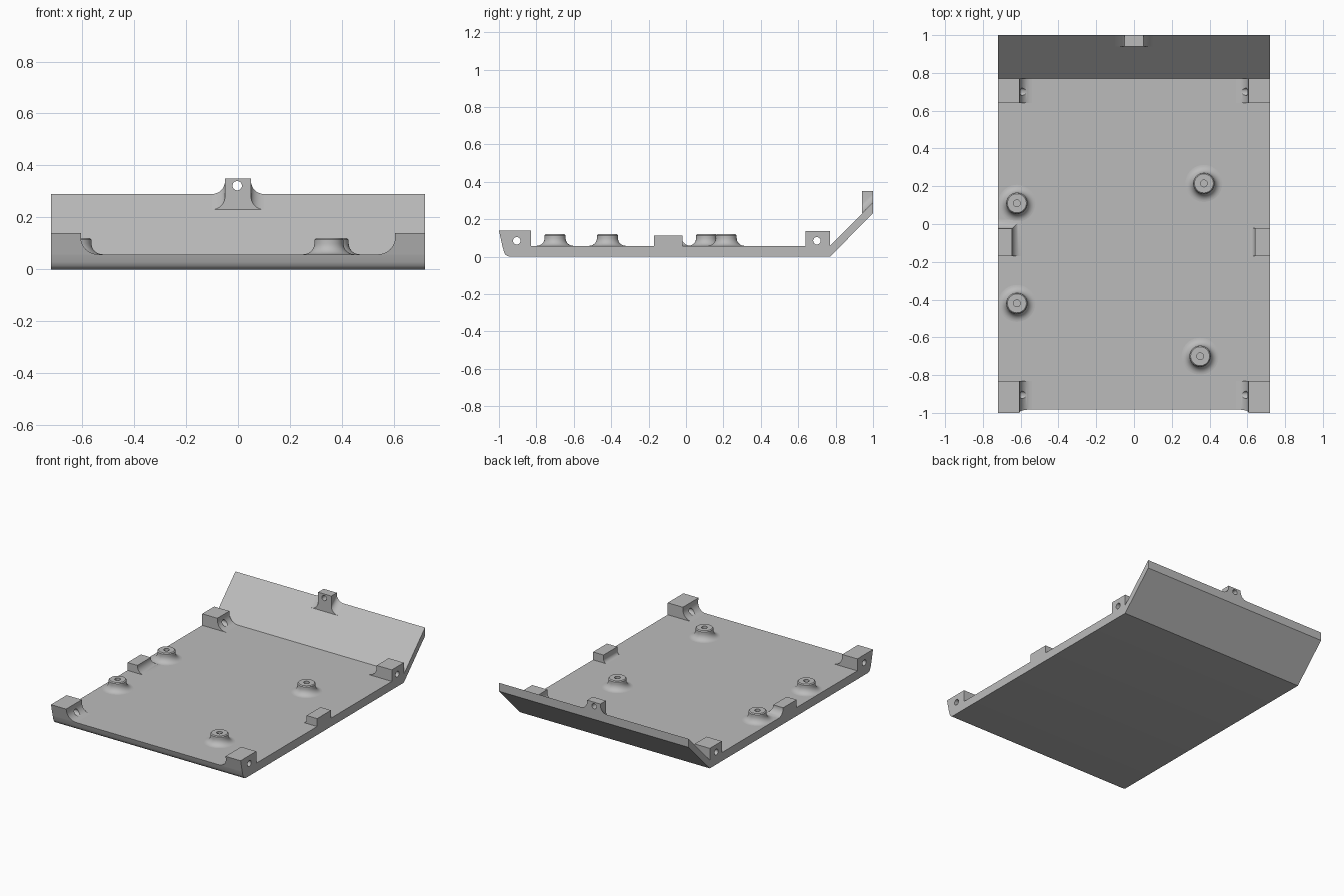
import bpy, bmesh, math
from mathutils import Matrix, Vector

if "Cube" in bpy.data.objects:
    bpy.data.objects.remove(bpy.data.objects["Cube"], do_unlink=True)

HALF, FLOOR = 0.72, 0.058

grey = bpy.data.materials.new("light grey plastic")
grey.use_nodes = True
colour = (0.5, 0.5, 0.5, 1)
grey.diffuse_color = colour
grey.node_tree.nodes["Principled BSDF"].inputs["Base Color"].default_value = colour


def loft(name, rings):
    """Solid skinned through rings of equal point count, capped at both ends."""
    bm = bmesh.new()
    loops = [[bm.verts.new(p) for p in ring] for ring in rings]
    n = len(loops[0])
    for a, b in zip(loops, loops[1:]):
        for i in range(n):
            j = (i + 1) % n
            bm.faces.new((a[i], a[j], b[j], b[i]))
    bm.faces.new(loops[0])
    bm.faces.new(loops[-1])
    bmesh.ops.recalc_face_normals(bm, faces=bm.faces)
    mesh = bpy.data.meshes.new(name)
    bm.to_mesh(mesh)
    bm.free()
    mesh.materials.append(grey)
    obj = bpy.data.objects.new(name, mesh)
    bpy.context.collection.objects.link(obj)
    return obj


def circle(r, z, centre=(0, 0), n=40):
    return [(centre[0] + r * math.cos(math.tau * i / n),
             centre[1] + r * math.sin(math.tau * i / n), z) for i in range(n)]


def fillet(r, steps=8):
    """Concave fillet as (outward offset, height above floor), top to bottom."""
    angles = [math.pi / 2 * i / steps for i in range(steps + 1)]
    return [(r * (1 - math.cos(a)), r * (1 - math.sin(a))) for a in angles]


def drill(obj, centre, axis, r, length):
    """Cut a round hole through a part."""
    cutter = loft("hole_cutter", [circle(r, -length / 2, n=24), circle(r, length / 2, n=24)])
    turn = Vector((0, 0, 1)).rotation_difference(Vector(axis)).to_matrix().to_4x4()
    cutter.data.transform(Matrix.Translation(centre) @ turn)
    cutter.hide_render = True
    mod = obj.modifiers.new("hole", "BOOLEAN")
    mod.operation, mod.solver, mod.object = "DIFFERENCE", "EXACT", cutter
    bpy.context.view_layer.objects.active = obj
    bpy.ops.object.modifier_apply(modifier=mod.name)
    bpy.data.objects.remove(cutter, do_unlink=True)


def finish(obj):
    bpy.ops.object.select_all(action="DESELECT")
    obj.select_set(True)
    bpy.context.view_layer.objects.active = obj
    bpy.ops.object.shade_smooth_by_angle(angle=math.radians(35))


def front_y(z):
    """Leaning line of the front face."""
    return -1 + (0.14 - z) * 0.22


# Floor tray with rounded front edge and sloped back panel
profile = [(front_y(FLOOR), FLOOR), (-0.974, 0.028), (-0.967, 0.013), (-0.957, 0.004),
           (-0.942, 0), (0.77, 0), (1, 0.232), (1, 0.29), (0.77, FLOOR)]
finish(loft("tray", [[(x, y, z) for y, z in profile] for x in (-HALF, HALF)]))


def edge_block(name, side, inner, y0, y1, top, r, wrap=0, lean=False, hole=None):
    """Block on a side edge, filleted to the floor on its inner side (and back if wrapped)."""
    rings = []
    for d, z in [(0, top)] + [(d, FLOOR + h) for d, h in fillet(r)]:
        ya, yb = front_y(z) if lean else y0, y1 + wrap * d
        xi = inner - d
        rings.append([(side * x, y, z) for x, y in
                      ((HALF, ya), (HALF, yb), (xi, yb), (xi, ya))])
    block = loft(name, rings)
    if hole is not None:
        drill(block, (side * 0.62, hole, 0.085), (1, 0, 0), 0.02, 0.4)
    finish(block)


# Drilled corner blocks
for side, label in ((1, "left"), (-1, "right")):
    edge_block(f"front_{label}_block", side, 0.605, -1, -0.83, 0.14, 0.065,
               lean=True, hole=-0.905)
    edge_block(f"rear_{label}_block", side, 0.605, 0.64, 0.77, 0.137, 0.065, hole=0.7)

# Middle stops
edge_block("middle_left_stop", 1, 0.64, -0.17, -0.02, 0.112, 0.025)
edge_block("middle_right_stop", -1, 0.645, -0.17, -0.025, 0.112, 0.05, wrap=1)

# Standoffs with flared feet and screw holes
for i, spot in enumerate([(0.37, 0.215), (-0.62, 0.11), (-0.62, -0.42), (0.35, -0.7)]):
    rings = [circle(0.018, FLOOR, spot), circle(0.018, 0.12, spot),
             circle(0.05, 0.12, spot), circle(0.056, 0.114, spot)]
    rings += [circle(0.056 + d, FLOOR + h, spot) for d, h in fillet(0.042)]
    finish(loft(f"standoff_{i + 1}", rings))

# Drilled tab on the sloped panel, flared where it meets the slope
rings = []
for d, h in [(0, 0.2)] + fillet(0.05):
    w = 0.05 + d
    rings.append([(x, y, min(0.35, y - 0.71 + h)) for x, y in
                  ((-w, 0.94), (w, 0.94), (w, 1), (-w, 1))])
tab = loft("latch_tab", rings)
drill(tab, (-0.003, 0.97, 0.322), (0, 1, 0), 0.018, 0.3)
finish(tab)
